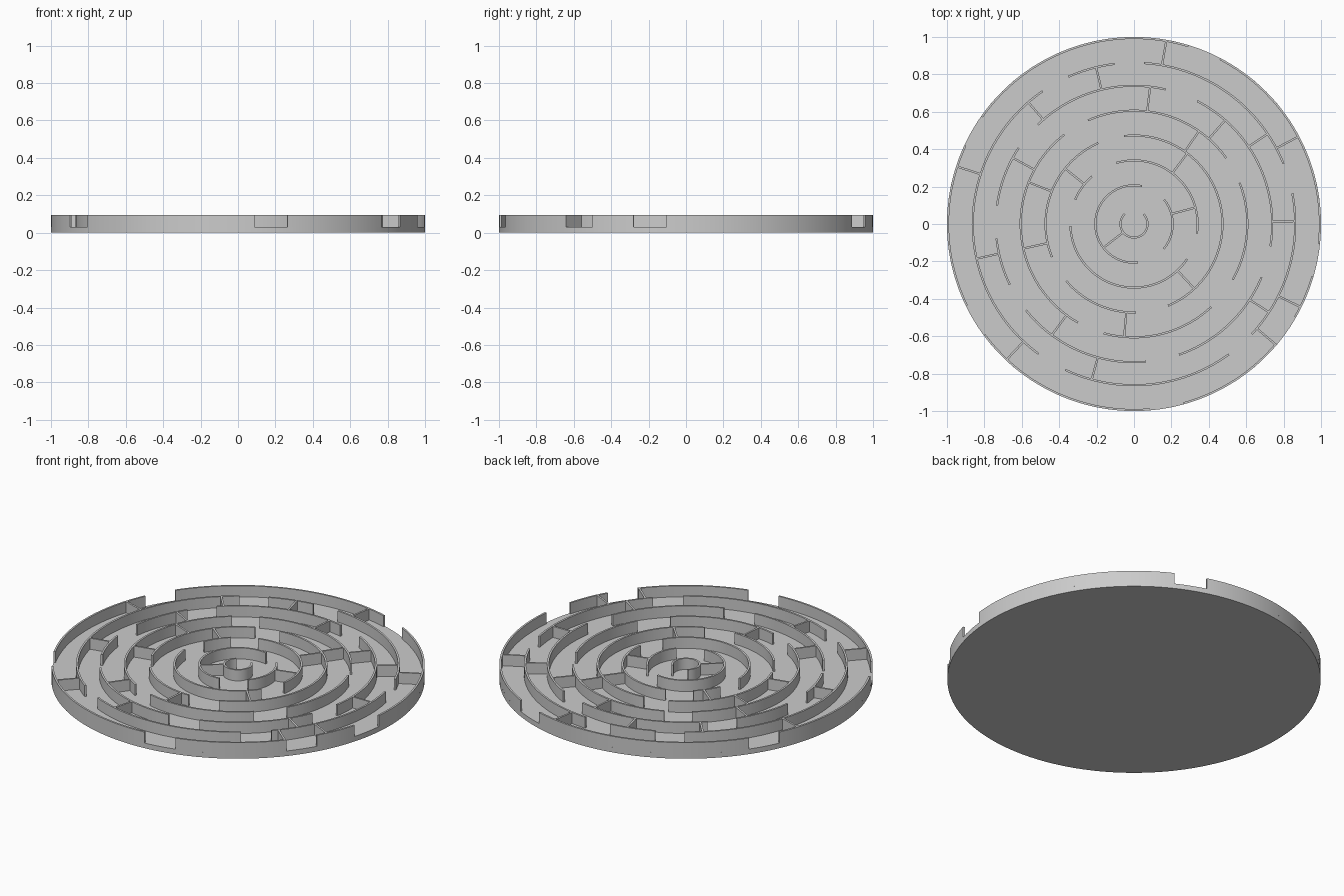
import bpy
import bmesh
from math import cos, sin, radians, ceil

if "Cube" in bpy.data.objects:
    bpy.data.objects.remove(bpy.data.objects["Cube"], do_unlink=True)

FLOOR, TOP, THICK = 0.03, 0.095, 0.011

grey = bpy.data.materials.new("plain_grey")
grey.use_nodes = True
colour = (0.6, 0.6, 0.6, 1)
grey.diffuse_color = colour
grey.node_tree.nodes["Principled BSDF"].inputs["Base Color"].default_value = colour


def finish(bm, name):
    """Turn a bmesh into a grey object with sharp edges kept."""
    bmesh.ops.recalc_face_normals(bm, faces=bm.faces)
    mesh = bpy.data.meshes.new(name)
    bm.to_mesh(mesh)
    bm.free()
    mesh.materials.append(grey)
    obj = bpy.data.objects.new(name, mesh)
    bpy.context.collection.objects.link(obj)
    bpy.ops.object.select_all(action="DESELECT")
    obj.select_set(True)
    bpy.context.view_layer.objects.active = obj
    bpy.ops.object.shade_smooth_by_angle(angle=radians(30))
    return obj


def add_arc(bm, radius, start, end):
    """Sweep a rectangular wall section from start to end (degrees)."""
    inner, outer = radius - THICK / 2, radius + THICK / 2
    section = [(inner, FLOOR), (outer, FLOOR), (outer, TOP), (inner, TOP)]
    steps = max(2, ceil((end - start) / 2))
    loops = []
    for i in range(steps + 1):
        a = radians(start + (end - start) * i / steps)
        loops.append([bm.verts.new((r * cos(a), r * sin(a), z)) for r, z in section])
    for p, q in zip(loops, loops[1:]):
        for k in range(4):
            n = (k + 1) % 4
            bm.faces.new((p[k], p[n], q[n], q[k]))
    bm.faces.new(loops[0])
    bm.faces.new(loops[-1])


def add_spoke(bm, r_in, r_out, angle):
    """Straight radial wall joining two neighbouring rings."""
    a = radians(angle)
    rim = []
    for r, side in ((r_in, -1), (r_out, -1), (r_out, 1), (r_in, 1)):
        s = side * THICK / 2
        rim.append((r * cos(a) - s * sin(a), r * sin(a) + s * cos(a)))
    low = [bm.verts.new((x, y, FLOOR)) for x, y in rim]
    high = [bm.verts.new((x, y, TOP)) for x, y in rim]
    bm.faces.new(low)
    bm.faces.new(high)
    for k in range(4):
        n = (k + 1) % 4
        bm.faces.new((low[k], low[n], high[n], high[k]))


# Round floor plate
bm = bmesh.new()
bmesh.ops.create_cone(bm, cap_ends=True, segments=180, radius1=1, radius2=1, depth=FLOOR)
bmesh.ops.translate(bm, verts=bm.verts, vec=(0, 0, FLOOR / 2))
finish(bm, "floor_plate")

# Ring walls, inside to outside: radius and the openings in degrees
rings = [
    (0.0725, [(46, 133)]),
    (0.207, [(-84, -40), (39, 78)]),
    (0.34, [(-33.5, -8.6), (106.3, 131.5), (157.4, 182)]),
    (0.473, [(-88.7, -67.4), (96.5, 113.8), (202, 220)]),
    (0.606, [(-47, -29.5), (21.4, 35.6), (114, 128), (240.4, 254.5)]),
    (0.739, [(-85, -71), (-22.7, -9.3), (62.8, 76.7), (134, 146.6),
             (172.3, 186), (206, 218.6)]),
    (0.862, [(-54, -43), (11, 22), (86.4, 97), (114, 124.5), (233.7, 244.7)]),
    (1 - THICK / 2, [(-85, -74.6), (-40, -30), (-16.3, -6), (62.5, 73),
                     (144.8, 155), (206, 216.5)]),
]
for index, (radius, gaps) in enumerate(rings):
    bm = bmesh.new()
    following = gaps[1:] + [(gaps[0][0] + 360, 0)]
    for gap, after in zip(gaps, following):
        add_arc(bm, radius, gap[1], after[0])
    finish(bm, f"ring_wall_{index + 1}")

# Radial walls in each corridor, inside to outside
spokes = [
    [217.8],
    [15],
    [53, 141.2, -47],
    [55, 158.4, 192.5, 265],
    [83.3, 48.7, 151.4, 233.5],
    [103.6, 131, 34, 1, -33.2, 192.4, 254.8],
    [80, 28, -26.5, -40.4, 162, 226.8],
]
for index, angles in enumerate(spokes):
    bm = bmesh.new()
    r_in = rings[index][0] + THICK / 2 - 0.001
    r_out = rings[index + 1][0] - THICK / 2 + 0.001
    for angle in angles:
        add_spoke(bm, r_in, r_out, angle)
    finish(bm, f"radial_walls_{index + 1}")
